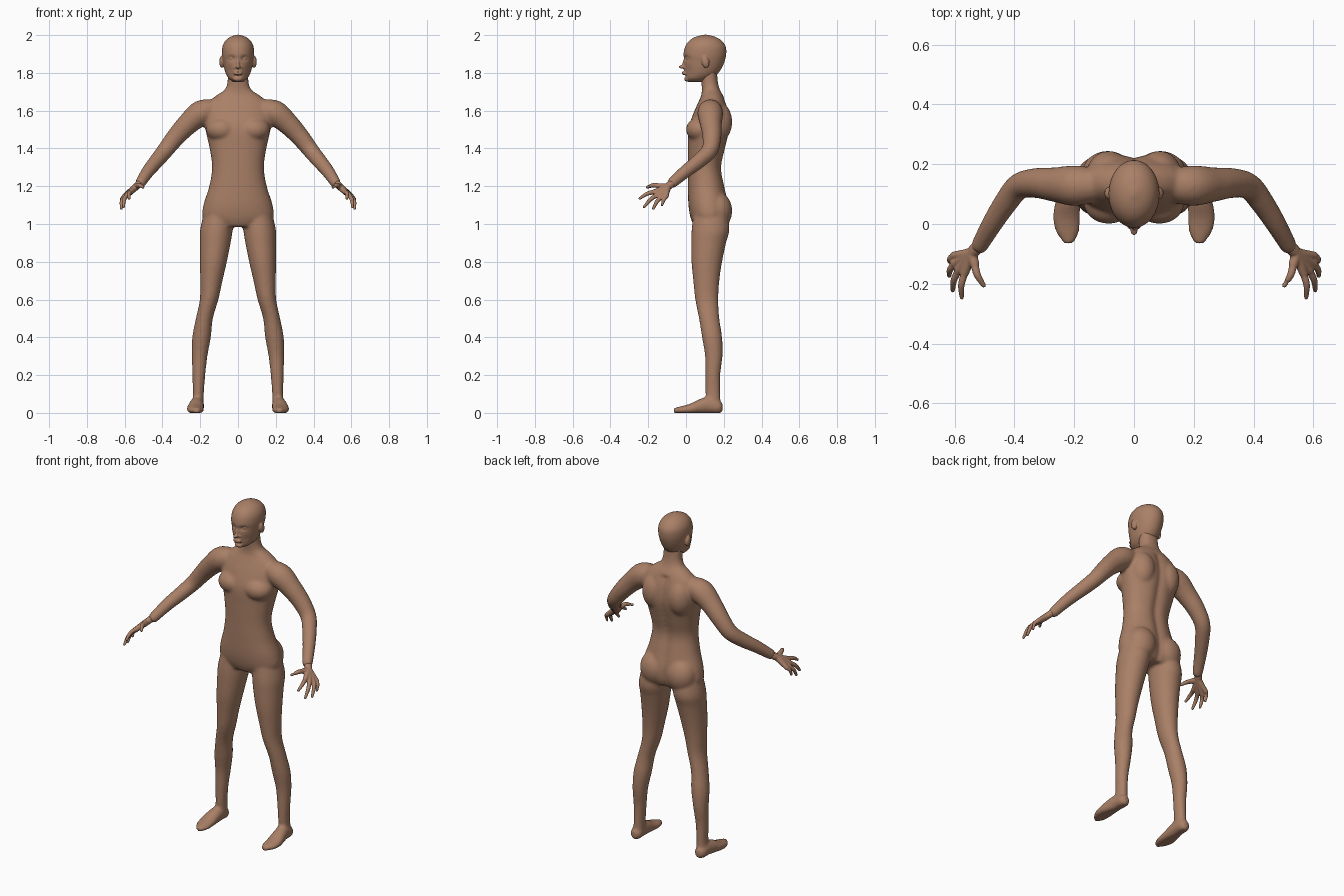
import bpy, bmesh, math
from mathutils import Vector, Matrix

skin = bpy.data.materials.new("skin_brown")
skin.diffuse_color = (0.40, 0.215, 0.135, 1)
X, Y, Z = Vector((1, 0, 0)), Vector((0, 1, 0)), Vector((0, 0, 1))


def smooth_rows(rows, sub=6):
    """Catmull-Rom resampling of a table of sections."""
    out = []
    n = len(rows)
    for i in range(n - 1):
        p = [rows[max(0, min(n - 1, i + k))] for k in (-1, 0, 1, 2)]
        for j in range(sub):
            t = j / sub
            out.append([0.5 * (2 * b + (c - a) * t + (2 * a - 5 * b + 4 * c - d) * t * t
                               + (3 * b - a - 3 * c + d) * t ** 3) for a, b, c, d in zip(*p)])
    return out + [list(rows[-1])]


def skin_rings(bm, rings):
    loops = [[bm.verts.new(p) for p in r] for r in rings]
    n = len(loops[0])
    for a, b in zip(loops, loops[1:]):
        for i in range(n):
            bm.faces.new((a[i], a[(i + 1) % n], b[(i + 1) % n], b[i]))
    bm.faces.new(loops[0])
    bm.faces.new(loops[-1])


def loft(bm, rows, v=Y, s=1, power=1.0, move=None, n=48):
    """Elliptical sections (x, y, z, r_x, r_v) lofted together."""
    def sp(c):
        return math.copysign(abs(c) ** power, c)
    rings = []
    for x, y, z, ru, rv in smooth_rows(rows):
        ring = [Vector((x * s, y, z)) + X * ru * sp(math.cos(a)) + v * rv * sp(math.sin(a))
                for a in (2 * math.pi * i / n for i in range(n))]
        rings.append([move(p) for p in ring] if move else ring)
    skin_rings(bm, rings)


def tube(bm, rows, s=1, n=20):
    """Round tube through (x, y, z, radius) with rounded ends."""
    pts = smooth_rows(rows)
    co = [Vector((p[0] * s, p[1], p[2])) for p in pts]
    rings = []
    for i, p in enumerate(pts):
        t = (co[min(i + 1, len(co) - 1)] - co[max(i - 1, 0)]).normalized()
        u = t.cross(Y if abs(t.y) < 0.8 else X).normalized() if len(rows) < 4 else t.cross(Vector((0.5 * s, 0.3, 0.8))).normalized()
        w = t.cross(u)
        rings.append([co[i] + (u * math.cos(a) + w * math.sin(a)) * p[3]
                      for a in (2 * math.pi * k / n for k in range(n))])
    skin_rings(bm, rings)
    for i in (0, -1):
        ball(bm, co[i], [pts[i][3]] * 3)


def ball(bm, c, r, rot=0):
    m = Matrix.Translation(c) @ Matrix.Rotation(rot, 4, 'X') @ Matrix.Diagonal((*r, 1))
    bmesh.ops.create_uvsphere(bm, u_segments=24, v_segments=16, radius=1, matrix=m)


def finish(name, bm, voxel, iterations):
    """Fuse the overlapping volumes into one smooth skin."""
    bmesh.ops.recalc_face_normals(bm, faces=bm.faces)
    me = bpy.data.meshes.new(name)
    bm.to_mesh(me)
    bm.free()
    me.materials.append(skin)
    ob = bpy.data.objects.new(name, me)
    bpy.context.collection.objects.link(ob)
    r = ob.modifiers.new("fuse", 'REMESH')
    r.mode, r.voxel_size, r.use_smooth_shade = 'VOXEL', voxel, True
    sm = ob.modifiers.new("soften", 'SMOOTH')
    sm.factor, sm.iterations = 0.5, iterations


def bump(p, c, r):
    return math.exp(-sum(((a - b) / q) ** 2 for a, b, q in zip(p, c, r)))


# --- body: torso, neck, arms, legs and feet ---
def torso_shape(p):
    if p.y > 0.12 and p.z < 1.66:      # spine groove
        p.y -= 0.014 * math.exp(-(p.x / 0.025) ** 2)
    return p


bm = bmesh.new()
loft(bm, [(0, .125, .985, .12, .08), (0, .125, 1.03, .185, .10), (0, .12, 1.10, .183, .107),
          (0, .108, 1.20, .152, .098), (0, .10, 1.30, .137, .09), (0, .11, 1.40, .150, .10),
          (0, .122, 1.50, .172, .110), (0, .133, 1.58, .180, .096), (0, .138, 1.64, .160, .075),
          (0, .138, 1.68, .115, .058), (0, .132, 1.71, .072, .048), (0, .125, 1.75, .056, .044),
          (0, .118, 1.82, .055, .045)], power=0.9, move=torso_shape)
for s in (1, -1):
    ball(bm, (s * .085, .075, 1.50), (.085, .075, .065))                # chest
    ball(bm, (s * .085, .165, 1.54), (.075, .080, .11))                 # shoulder blade
    ball(bm, (s * .088, .165, 1.07), (.088, .080, .10))                 # buttock
    tube(bm, [(.12, .13, 1.605, .055), (.195, .128, 1.587, .068), (.265, .132, 1.53, .058),
              (.33, .137, 1.46, .050), (.385, .125, 1.39, .044), (.43, .07, 1.335, .040),
              (.475, 0, 1.28, .035), (.515, -.07, 1.22, .029)], s)      # arm
    loft(bm, [(.213, .145, .03, .032, .040), (.21, .1425, .10, .029, .039), (.2075, .1425, .20, .034, .039),
              (.203, .147, .30, .041, .046), (.193, .138, .40, .049, .053), (.178, .1225, .50, .045, .054),
              (.153, .11, .60, .049, .061), (.141, .1075, .70, .059, .069), (.13, .11, .80, .071, .081),
              (.12, .12, .90, .081, .092), (.114, .13, .97, .086, .10), (.10, .13, 1.06, .08, .09)], s=s)  # leg

    def sole(p):
        p.z = max(p.z, 0)
        return p
    loft(bm, [(.215, .194, .03, .014, .02), (.215, .175, .03, .032, .035), (.217, .12, .04, .037, .045),
              (.222, .07, .032, .042, .040), (.226, .02, .020, .046, .028), (.222, -.03, .014, .038, .020),
              (.218, -.065, .012, .016, .014)], v=Z, s=s, move=sole)    # foot
finish("body", bm, 0.008, 8)


# --- head with facial features ---
def face_shape(p):
    if p.y < 0.09:
        for s in (1, -1):
            p.y += 0.013 * bump((p.x, p.z), (s * .034, 1.877), (.018, .012))   # eye socket
            p.y += 0.006 * bump((p.x, p.z), (s * .045, 1.81), (.02, .025))     # cheek hollow
        p.y += 0.006 * bump((p.x, p.z), (0, 1.785), (.03, .007))               # under lip
    return p


bm = bmesh.new()
loft(bm, [(0, .060, 1.752, .025, .045), (0, .065, 1.768, .047, .067), (0, .078, 1.79, .062, .085),
          (0, .088, 1.82, .072, .098), (0, .097, 1.86, .080, .107), (0, .100, 1.90, .085, .113),
          (0, .103, 1.94, .082, .107), (0, .103, 1.97, .067, .086), (0, .103, 1.99, .042, .054),
          (0, .103, 2.002, .008, .01)], move=face_shape, n=96)
ball(bm, (0, -.018, 1.832), (.013, .020, .010))                         # nose tip
ball(bm, (0, -.006, 1.855), (.009, .012, .032), -.3)                    # nose bridge
for z in (1.803, 1.794):
    ball(bm, (0, -.008, z), (.024, .013, .0055))                        # lips
ball(bm, (0, .010, 1.768), (.026, .020, .015))                          # chin
for s in (1, -1):
    ball(bm, (s * .034, .016, 1.877), (.014, .013, .008))               # eye
    ball(bm, (s * .016, -.002, 1.829), (.008, .010, .007))              # nostril
    ball(bm, (s * .086, .103, 1.858), (.013, .020, .032), .2)           # ear
finish("head", bm, 0.004, 3)

# --- hands: knuckle and tip of each digit ---
digits = [((.533, -.135, 1.20), (.503, -.205, 1.195), .011), ((.567, -.165, 1.170), (.576, -.245, 1.135), .010),
          ((.587, -.155, 1.153), (.606, -.222, 1.090), .010), ((.600, -.132, 1.143), (.618, -.173, 1.082), .010),
          ((.602, -.105, 1.146), (.617, -.127, 1.100), .009)]
for s, side in ((1, "left"), (-1, "right")):
    bm = bmesh.new()
    for k, t, r in digits:
        mid = [(a + b) / 2 + d for a, b, d in zip(k, t, (.006, 0, .008))]
        tube(bm, [(.508, -.058, 1.23, .018), (.54, -.095, 1.198, .019), (*k, r * 1.45)], s)   # palm
        tube(bm, [(*k, r * 1.25), (*mid, r * 1.1), (*t, r * .75)], s)                         # finger
    finish(side + "_hand", bm, 0.0035, 4)
